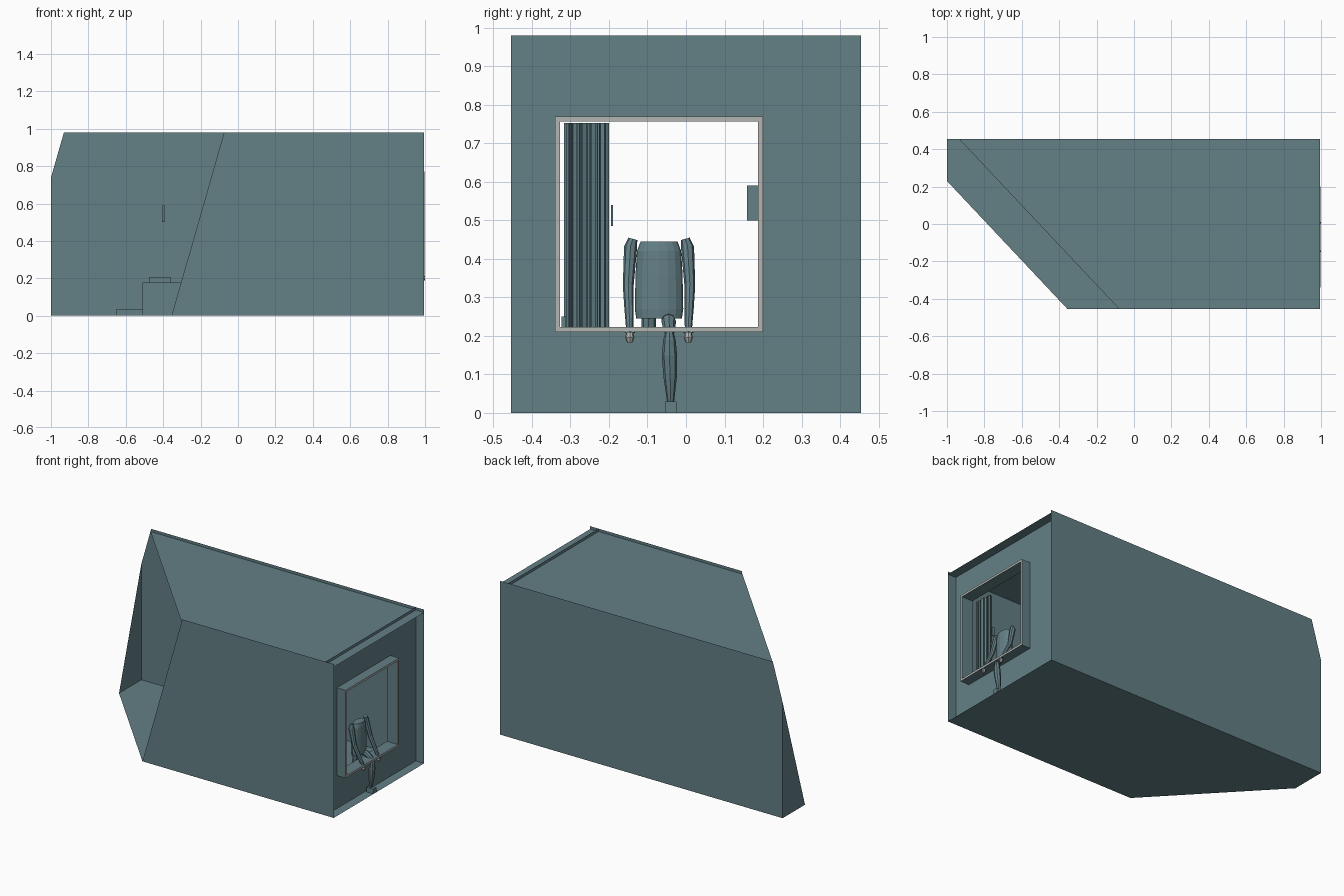
import bpy, bmesh, math
from mathutils import Vector

if "Cube" in bpy.data.objects:
    bpy.data.objects.remove(bpy.data.objects["Cube"])


def material(name, rgb):
    m = bpy.data.materials.new(name)
    m.diffuse_color = (*rgb, 1)
    m.use_nodes = True
    m.node_tree.nodes["Principled BSDF"].inputs["Base Color"].default_value = m.diffuse_color
    return m


TEAL = material("teal", (0.125, 0.215, 0.24))
PALE = material("pale_grey", (0.45, 0.47, 0.45))


def finish(name, bm, mat=TEAL, smooth=False):
    me = bpy.data.meshes.new(name)
    bm.to_mesh(me)
    bm.free()
    me.materials.append(mat)
    for p in me.polygons:
        p.use_smooth = smooth
    ob = bpy.data.objects.new(name, me)
    bpy.context.collection.objects.link(ob)
    return ob


def quad(bm, *pts):
    return bm.faces.new([bm.verts.new(p) for p in pts])


def box(name, lo, hi, mat=TEAL):
    bm = bmesh.new()
    bmesh.ops.create_cube(bm, size=1)
    for v in bm.verts:
        v.co = [lo[i] + (v.co[i] + 0.5) * (hi[i] - lo[i]) for i in range(3)]
    return finish(name, bm, mat)


def limb(name, points, radii, mat=TEAL, sides=8, wide=1.0):
    """Skin of rings along a path; wide stretches the rings along y."""
    bm = bmesh.new()
    pts = [Vector(p) for p in points]
    rings = []
    for i, p in enumerate(pts):
        d = (pts[min(i + 1, len(pts) - 1)] - pts[max(i - 1, 0)]).normalized()
        u = Vector((0, 1, 0))
        u = (u - d * u.dot(d)).normalized()
        w = d.cross(u)
        rings.append([bm.verts.new(p + radii[i] * (
            u * wide * math.cos(a) + w * math.sin(a)))
            for a in (2 * math.pi * k / sides for k in range(sides))])
    for a, b in zip(rings, rings[1:]):
        for k in range(sides):
            n = (k + 1) % sides
            bm.faces.new((a[k], a[n], b[n], b[k]))
    bm.faces.new(rings[0][::-1])
    bm.faces.new(rings[-1])
    bmesh.ops.recalc_face_normals(bm, faces=bm.faces)
    return finish(name, bm, mat)


# room shell: floor, low roof, side walls, cut away by a slanted plane
X0, X1, Y, TOP, ROOF = -1.0, 0.994, 0.455, 0.98, 0.962
bm = bmesh.new()
quad(bm, (X0, Y, 0), (X1, Y, 0), (X1, -Y, 0), (X0, -Y, 0))
quad(bm, (X0, -Y, ROOF), (X1, -Y, ROOF), (X1, Y, ROOF), (X0, Y, ROOF))
quad(bm, (X0, -Y, 0), (X1, -Y, 0), (X1, -Y, TOP), (X0, -Y, TOP))
quad(bm, (X1, Y, 0), (X0, Y, 0), (X0, Y, TOP), (X1, Y, TOP))
quad(bm, (X0, Y, 0), (X0, -Y, 0), (X0, -Y, TOP), (X0, Y, TOP))
bmesh.ops.bisect_plane(bm, geom=bm.verts[:] + bm.edges[:] + bm.faces[:],
                       plane_co=(-1, 0.23, 0), plane_no=(0.68, 0.64, -0.195),
                       clear_inner=True)
bmesh.ops.remove_doubles(bm, verts=bm.verts, dist=0.0005)
finish("room_shell", bm)

# recessed window wall, four panels around the opening
WX = 0.935
YA, YB, ZA, ZB = -0.34, 0.20, 0.21, 0.77
bm = bmesh.new()
for a, b, c, d in ((-Y, Y, 0, ZA), (-Y, Y, ZB, TOP), (-Y, YA, ZA, ZB), (YB, Y, ZA, ZB)):
    quad(bm, (WX, a, c), (WX, b, c), (WX, b, d), (WX, a, d))
finish("window_wall", bm)

# window frame: teal sleeve with a pale front edge
T = 0.013
for n, lo, hi in (("bottom", (YA, ZA), (YB, ZA + T)), ("top", (YA, ZB - T), (YB, ZB)),
                  ("left", (YA, ZA + T), (YA + T, ZB - T)),
                  ("right", (YB - T, ZA + T), (YB, ZB - T))):
    ob = box("window_frame_" + n, (0.92, *lo), (0.997, *hi))
    ob.data.materials.append(PALE)
    for p in ob.data.polygons:
        if p.center.x > 0.99:
            p.material_index = 1

# gathered curtain
bm = bmesh.new()
N = 36
cols = []
for i in range(N + 1):
    y = -0.317 + 0.113 * i / N + 0.005 * math.sin(i * 2.3)
    x = 0.885 + (0.014 if i % 4 < 2 else -0.014) + 0.004 * math.sin(i * 1.7)
    cols.append([bm.verts.new((x, y, z)) for z in (0.218, 0.753)])
for a, b in zip(cols, cols[1:]):
    bm.faces.new((a[0], b[0], b[1], a[1]))
finish("curtain", bm)
box("curtain_tie_block", (0.87, -0.323, 0.222), (0.91, -0.312, 0.25))
box("wall_handle", (0.87, -0.195, 0.485), (0.89, -0.189, 0.54))

# furniture at the far wall
box("low_step", (-0.65, 0.20, 0.0), (-0.51, 0.45, 0.036))
box("bench", (-0.51, 0.18, 0.0), (-0.305, 0.45, 0.178))
box("bench_cushion", (-0.475, 0.21, 0.178), (-0.36, 0.44, 0.206))
box("hanging_panel", (-0.407, 0.158, 0.5), (-0.39, 0.26, 0.59))

# seated headless figure straddling the sill
CX, CY = 0.90, -0.07
limb("torso", [(CX, CY, z) for z in (0.245, 0.27, 0.36, 0.42, 0.445)],
     [0.032, 0.034, 0.033, 0.031, 0.026], sides=16, wide=1.85)
for s, n in ((-1, "left"), (1, "right")):
    def ay(o):
        return CY + s * o
    limb(n + "_arm", [(0.90, ay(0.068), 0.452), (0.90, ay(0.074), 0.43),
                      (0.925, ay(0.08), 0.33), (0.955, ay(0.078), 0.27),
                      (0.985, ay(0.076), 0.212)],
         [0.012, 0.017, 0.014, 0.012, 0.009])
    limb(n + "_cuff", [(0.987, ay(0.076), 0.213), (0.987, ay(0.076), 0.207)],
         [0.013, 0.013])
    limb(n + "_hand", [(0.987, ay(0.076), 0.208), (0.988, ay(0.076), 0.195),
                       (0.988, ay(0.076), 0.183)], [0.009, 0.012, 0.007], PALE)

# outer leg hangs down in the recess, inner leg hangs inside the room
limb("outer_thigh", [(0.89, -0.046, 0.243), (0.94, -0.045, 0.238), (0.975, -0.043, 0.212)],
     [0.018, 0.019, 0.015])
limb("outer_shin", [(0.977, -0.043, 0.222), (0.977, -0.043, 0.19), (0.975, -0.043, 0.15),
                    (0.97, -0.041, 0.09), (0.965, -0.04, 0.028)],
     [0.007, 0.016, 0.02, 0.017, 0.009])
box("outer_foot", (0.945, -0.055, 0.0), (0.993, -0.025, 0.03))
limb("inner_thigh", [(0.90, -0.097, 0.25), (0.895, -0.097, 0.2), (0.89, -0.097, 0.15)],
     [0.019, 0.019, 0.016])
limb("inner_shin", [(0.89, -0.097, 0.15), (0.885, -0.097, 0.1), (0.88, -0.097, 0.028)],
     [0.016, 0.017, 0.009])
box("inner_foot", (0.865, -0.112, 0.0), (0.915, -0.082, 0.03))
